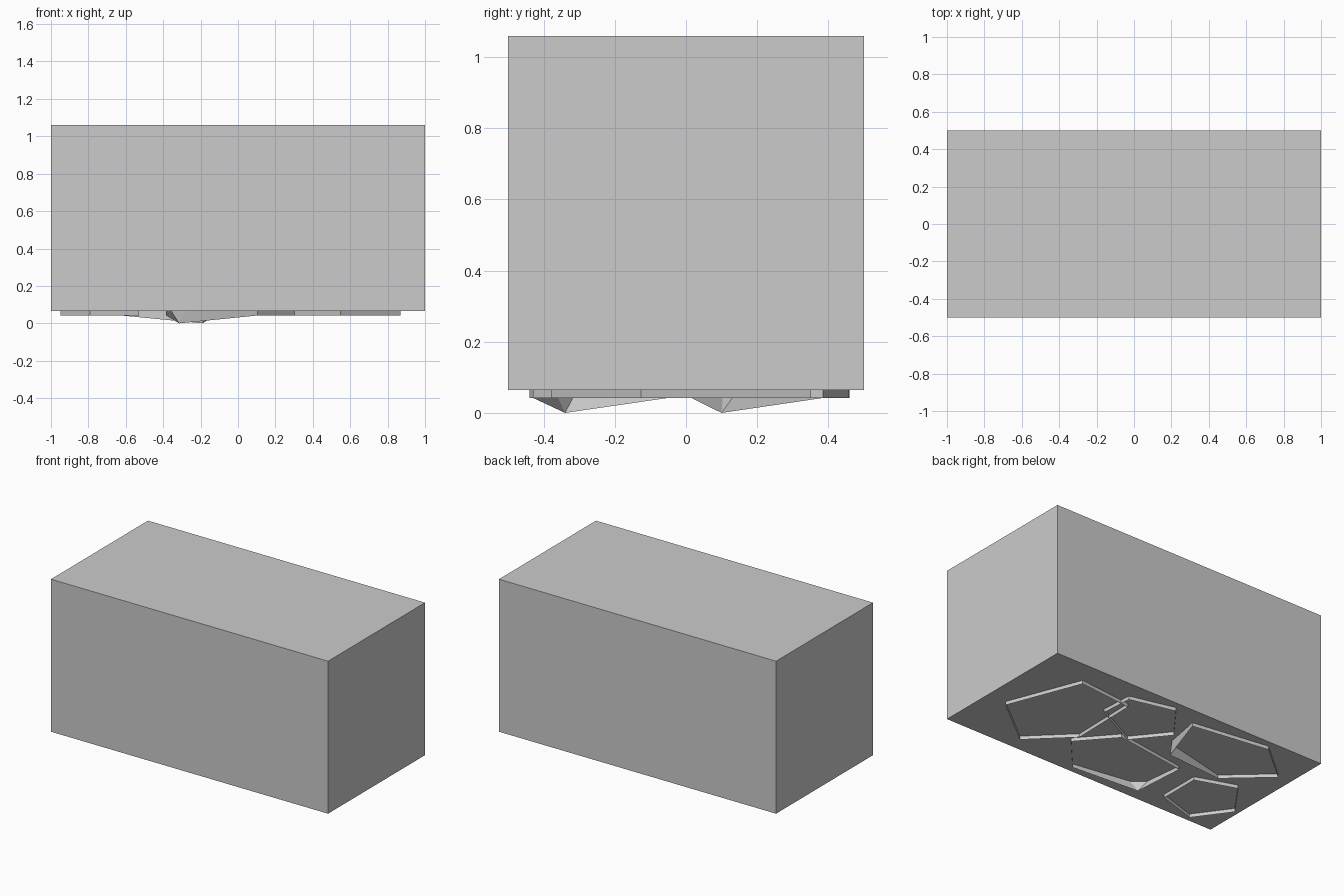
import bpy, bmesh

if "Cube" in bpy.data.objects:
    bpy.data.objects.remove(bpy.data.objects["Cube"])

BASE, RIM = 0.065, 0.042   # underside of the block, lower edge of the rims


def mesh_object(name, bm):
    mesh = bpy.data.meshes.new(name)
    bm.to_mesh(mesh)
    bm.free()
    obj = bpy.data.objects.new(name, mesh)
    bpy.context.collection.objects.link(obj)
    return obj


def rim(name, outline):
    """Thin open wall hanging from the block. Outline points are (x, y), or
    (left, right, tip) where a corner is pulled down to the ground."""
    bm = bmesh.new()
    pairs = []
    for p in outline:
        if len(p) == 2:
            pairs.append((bm.verts.new((*p, BASE)), bm.verts.new((*p, RIM))))
        else:
            tip = bm.verts.new((*p[2], 0))
            pairs += [(bm.verts.new((*p[0], BASE)), tip),
                      (bm.verts.new((*p[1], BASE)), tip)]
    for (a, b), (c, d) in zip(pairs, pairs[1:] + pairs[:1]):
        bm.faces.new((a, b, d, c) if b != d else (a, b, c))
    return mesh_object(name, bm)


# Main block
bm = bmesh.new()
bmesh.ops.create_cube(bm, size=1)
bmesh.ops.scale(bm, vec=(2, 1, 1.06 - BASE), verts=bm.verts)
bmesh.ops.translate(bm, vec=(0, 0, (1.06 + BASE) / 2), verts=bm.verts)
mesh_object("block", bm)

# Five-sided rims on the underside
rim("large_rim", [(.87, -.126), (.685, .352), (.31, .314), (.30, -.135), (.547, -.379)])
rim("back_small_rim", [(.362, .385), (.065, .458), (-.105, .235), (.068, .02), (.375, .175)])
rim("front_small_rim", [(-.53, -.09), (-.79, .0), (-.95, -.22), (-.79, -.44), (-.53, -.36)])

# Rims with one corner pulled down
rim("front_pulled_rim", [(.306, -.205), (.11, .02), (-.385, -.051),
                         ((-.357, -.306), (-.28, -.37), (-.315, -.34)), (.105, -.43)])
rim("back_pulled_rim", [(-.12, .385), (-.635, .46), (-.885, .25), (-.626, .015),
                        ((-.24, .105), (-.165, .147), (-.19, .10))])
